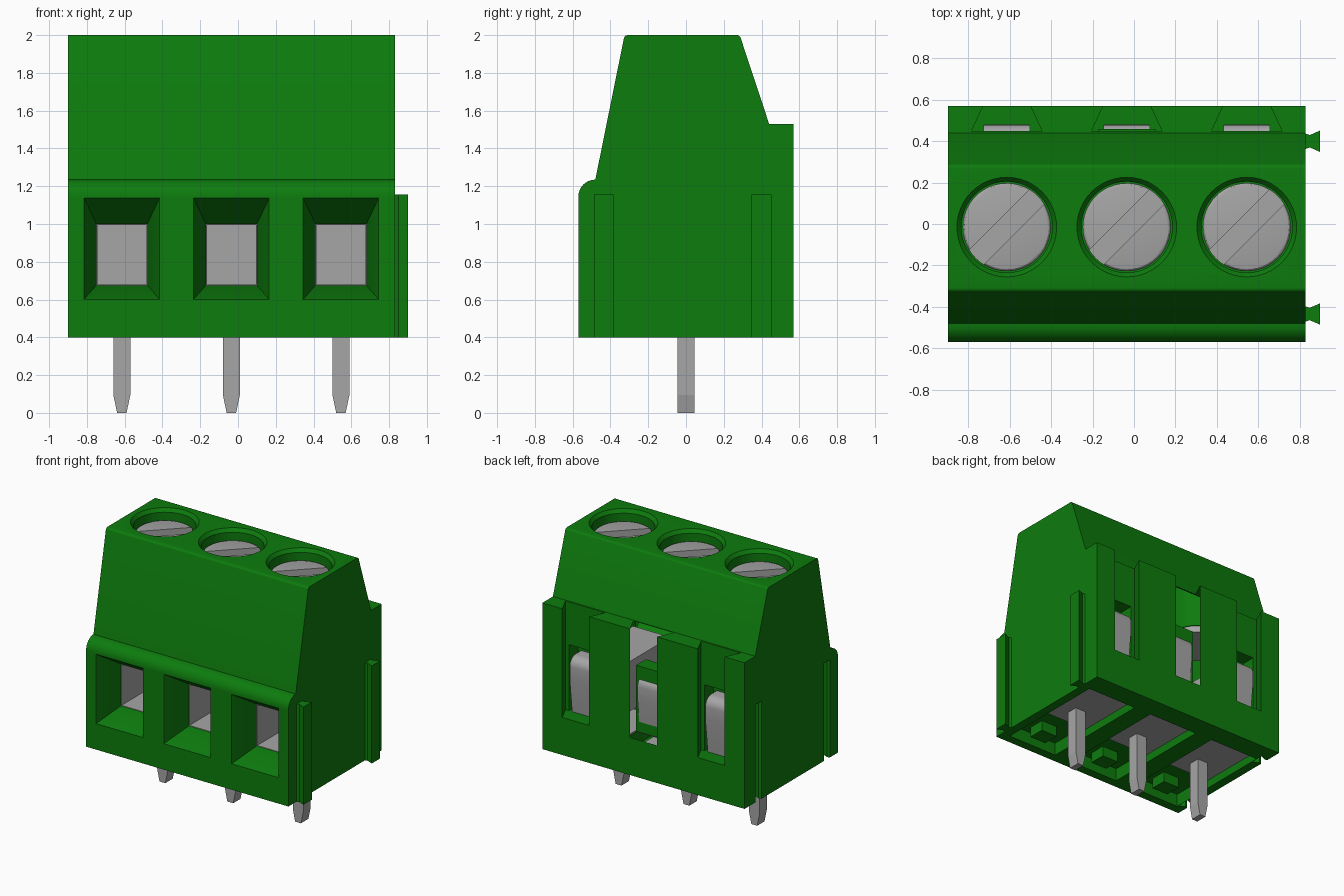
import bpy, bmesh, math
from mathutils import Matrix, Vector

cube = bpy.data.objects.get("Cube")
if cube:
    bpy.data.objects.remove(cube, do_unlink=True)


def material(name, color, rough):
    m = bpy.data.materials.new(name)
    m.use_nodes = True
    m.diffuse_color = color
    bsdf = next(n for n in m.node_tree.nodes if n.type == 'BSDF_PRINCIPLED')
    bsdf.inputs["Base Color"].default_value = color
    bsdf.inputs["Roughness"].default_value = rough
    return m


GREEN = material("green plastic", (0.004, 0.2, 0.004, 1), 0.5)
STEEL = material("grey metal", (0.38, 0.38, 0.38, 1), 0.5)


def make(name, bm, mat):
    bmesh.ops.recalc_face_normals(bm, faces=bm.faces)
    mesh = bpy.data.meshes.new(name)
    bm.to_mesh(mesh)
    bm.free()
    mesh.materials.append(mat)
    ob = bpy.data.objects.new(name, mesh)
    bpy.context.collection.objects.link(ob)
    return ob


def loft(name, pts_a, pts_b, axis, lo, hi, mat):
    """Solid between two matching outlines placed at lo and hi on an axis."""
    place = {'x': lambda p, d: (d, p[0], p[1]),
             'y': lambda p, d: (p[0], d, p[1]),
             'z': lambda p, d: (p[0], p[1], d)}[axis]
    bm = bmesh.new()
    a = [bm.verts.new(place(p, lo)) for p in pts_a]
    b = [bm.verts.new(place(p, hi)) for p in pts_b]
    bm.faces.new(a)
    bm.faces.new(b[::-1])
    for i in range(len(a)):
        j = (i + 1) % len(a)
        bm.faces.new((a[i], b[i], b[j], a[j]))
    return make(name, bm, mat)


def prism(name, pts, axis, lo, hi, mat=GREEN):
    return loft(name, pts, pts, axis, lo, hi, mat)


def rect(u0, u1, v0, v1):
    return [(u0, v0), (u1, v0), (u1, v1), (u0, v1)]


def box(name, x0, x1, y0, y1, z0, z1, mat=GREEN):
    return prism(name, rect(x0, x1, y0, y1), 'z', z0, z1, mat)


def arc(cu, cv, r, start, end, steps=8):
    angles = [math.radians(start + (end - start) * i / steps) for i in range(steps + 1)]
    return [(cu + r * math.cos(t), cv + r * math.sin(t)) for t in angles]


def cone(name, x, y, r0, r1, z0, z1, mat=GREEN):
    a, b = ([p for p in arc(x, y, r, 0, 360, 48)][:-1] for r in (r0, r1))
    return loft(name, a, b, 'z', z0, z1, mat)


def cut(target, cutter):
    mod = target.modifiers.new("cut", 'BOOLEAN')
    mod.operation = 'DIFFERENCE'
    mod.solver = 'EXACT'
    mod.object = cutter
    bpy.context.view_layer.objects.active = target
    bpy.ops.object.modifier_apply(modifier=mod.name)
    bpy.data.objects.remove(cutter, do_unlink=True)


def smooth(ob, angle=30):
    bpy.ops.object.select_all(action='DESELECT')
    ob.select_set(True)
    bpy.context.view_layer.objects.active = ob
    bpy.ops.object.shade_smooth_by_angle(angle=math.radians(angle))


LEFT, RIGHT = -0.9, 0.83
WAYS = [-0.615, -0.035, 0.545]
SCREW_Y = -0.015

# Housing: side profile with a rounded front lip and softened top edges
profile = ([(0.57, 0.4), (-0.57, 0.4)] + arc(-0.48, 1.145, 0.09, 180, 90)
           + arc(-0.309, 1.98, 0.02, 169, 90, 4) + arc(0.27, 1.98, 0.02, 90, 19, 4)
           + [(0.44, 1.53), (0.57, 1.53)])
housing = prism("housing", profile, 'x', LEFT, RIGHT)

# Interlocking dovetail ribs on one end and matching grooves on the other
for label, y in (("front", -0.435), ("back", 0.4)):
    half = [(0.82, 0.04), (0.85, 0.03), (0.9, 0.052)]
    rib = [(x, y + w) for x, w in half] + [(x, y - w) for x, w in reversed(half)]
    prism(label + "_rib", rib, 'z', 0.4, 1.155)
    groove = [(x + LEFT - RIGHT - 0.001, v) for x, v in rib]
    cut(housing, prism("groove_cutter", groove, 'z', 0.3, 1.155))

for n, x in enumerate(WAYS, 1):
    # Flared wire entry and the chamber behind it
    cut(housing, loft("entry_cutter", rect(x - 0.203, x + 0.203, 0.597, 1.143),
                      rect(x - 0.135, x + 0.135, 0.675, 1.0), 'y', -0.58, -0.36, GREEN))
    cut(housing, box("chamber_cutter", x - 0.135, x + 0.135, -0.37, 0.25, 0.675, 1.0))
    # Screw well with a chamfered mouth
    cut(housing, cone("well_cutter", x, SCREW_Y, 0.22, 0.22, 1.5, 2.1))
    cut(housing, cone("mouth_cutter", x, SCREW_Y, 0.205, 0.245, 1.955, 2.005))
    # Dovetail slot in the back, with a window at its foot
    slot = [(x - 0.17, 0.45), (x + 0.17, 0.45), (x + 0.11, 0.58), (x - 0.11, 0.58)]
    cut(housing, prism("slot_cutter", slot, 'z', 0.69, 1.6))
    cut(housing, box("window_cutter", x - 0.14, x + 0.14, 0.34, 0.46, 0.69, 1.2))
    # Pocket underneath
    cut(housing, box("pocket_cutter", x - 0.215, x + 0.215, -0.5, 0.4, 0.3, 0.5))
    box(f"pocket_block_{n}", x - 0.07, x + 0.07, -0.44, -0.31, 0.42, 0.52)

    # Wire clamp cage
    cage = (("bottom", -0.16, 0.16, 0.645, 0.68), ("top", -0.16, 0.16, 0.995, 1.03),
            ("left", 0.13, 0.16, 0.66, 1.01), ("right", -0.16, -0.13, 0.66, 1.01))
    for side, x0, x1, z0, z1 in cage:
        box(f"clamp_{side}_{n}", x + x0, x + x1, -0.358, 0.26, z0, z1, STEEL)
    box(f"clamp_back_{n}", x - 0.15, x + 0.15, 0.2, 0.26, 0.66, 1.02, STEEL)

    # Contact tongue in the back slot, rounded over at the top
    tongue = [(0.33, 0.68), (0.45, 0.68), (0.48, 0.95)] + arc(0.41, 1.05, 0.07, 0, 90, 6) + [(0.33, 1.12)]
    smooth(prism(f"contact_tongue_{n}", tongue, 'x', x - 0.113, x + 0.113, STEEL))

    # Base plate and tapered solder pin
    box(f"base_plate_{n}", x - 0.21, x + 0.21, -0.15, 0.33, 0.46, 0.51, STEEL)
    pin = [(-0.045, 0.5), (-0.045, 0.095), (-0.025, 0), (0.025, 0), (0.045, 0.095), (0.045, 0.5)]
    prism(f"solder_pin_{n}", [(x + u, v) for u, v in pin], 'y', -0.045, 0.045, STEEL)

    # Slotted screw with a rounded rim
    screw = cone(f"screw_{n}", x, SCREW_Y, 0.213, 0.213, 1.45, 1.92, STEEL)
    bm = bmesh.new()
    bm.from_mesh(screw.data)
    rim = [e for e in bm.edges if all(v.co.z > 1.9 for v in e.verts)]
    bmesh.ops.bevel(bm, geom=rim, offset=0.018, segments=3, affect='EDGES', profile=0.5)
    bm.to_mesh(screw.data)
    bm.free()
    slit = box("slit_cutter", -0.3, 0.3, -0.05, 0.05, 1.86, 2.0, STEEL)
    slit.data.transform(Matrix.Translation(Vector((x, SCREW_Y, 0))) @ Matrix.Rotation(math.radians(45), 4, 'Z'))
    cut(screw, slit)
    smooth(screw)

smooth(housing)
